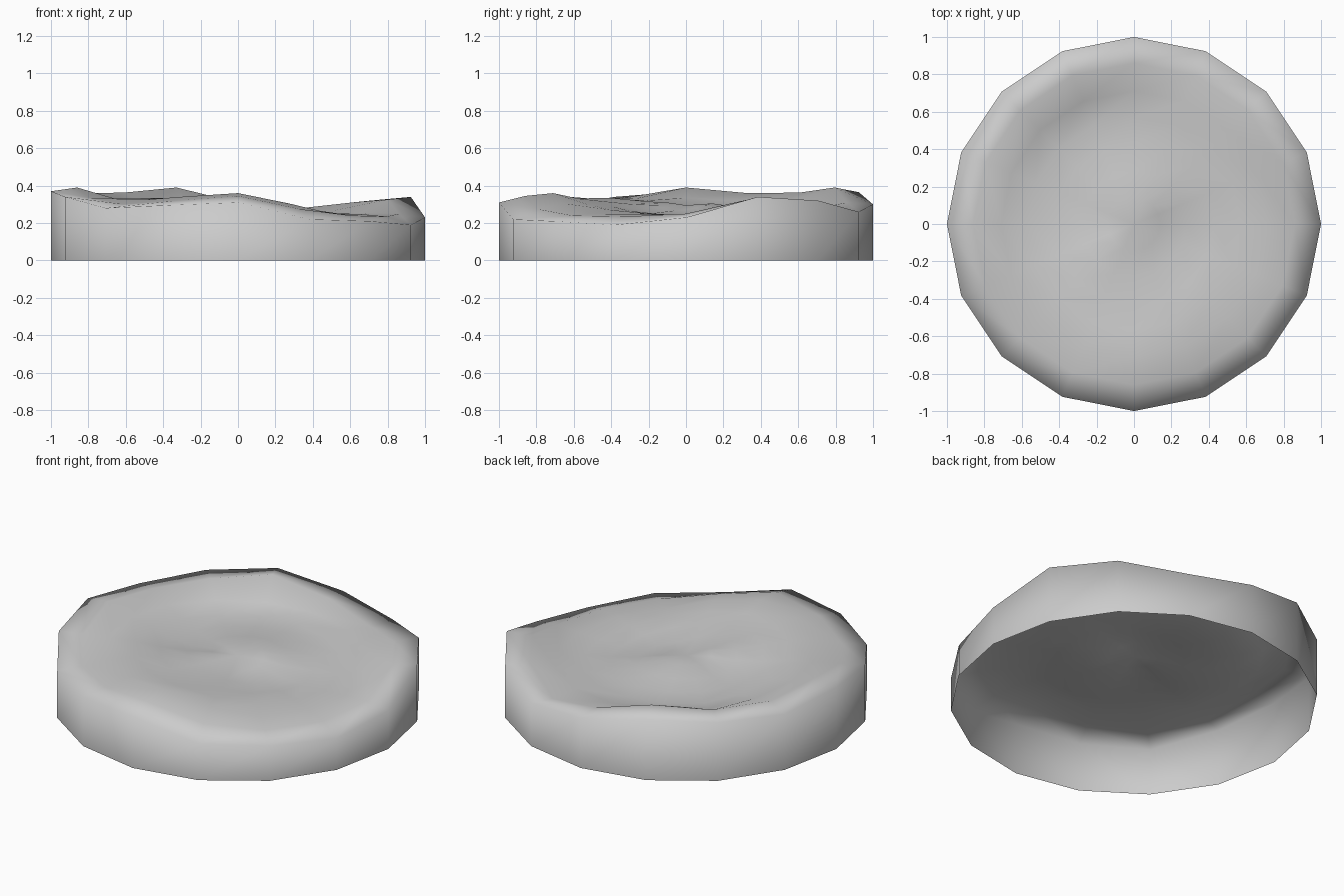
import bpy, bmesh
from math import sin, cos, pi

if "Cube" in bpy.data.objects:
    bpy.data.objects.remove(bpy.data.objects["Cube"])

N = 16  # sides, counted anticlockwise from +x

# Heights of the wall top and of the rounded shoulder just inside it
rim = [.23, .34, .32, .26, .30, .365, .35, .335,
       .37, .34, .28, .295, .31, .22, .21, .19]
shoulder = [.25, .325, .31, .25, .31, .39, .363, .36,
            .39, .335, .30, .32, .345, .275, .24, .235]
# Dips and bumps of the top surface: radius, heights at every second side
top_rings = [
    (.71, [.245, .265, .28, .30, .335, .325, .36, .25]),
    (.57, [.235, .25, .265, .27, .305, .335, .33, .27]),
    (.43, [.235, .255, .27, .27, .28, .325, .315, .265]),
    (.28, [.24, .27, .285, .28, .275, .315, .30, .25]),
    (.14, [.27, .295, .305, .30, .295, .31, .295, .265]),
]


def spread(half):
    """Fill in the skipped sides by averaging neighbours."""
    out = []
    for i, h in enumerate(half):
        out += [h, (h + half[(i + 1) % len(half)]) / 2]
    return out


bm = bmesh.new()


def ring(radius, heights):
    return [bm.verts.new((radius * cos(2 * pi * i / N), radius * sin(2 * pi * i / N), h))
            for i, h in enumerate(heights)]


# Open-bottomed shell: wall, shoulder, then the uneven top
rings = [ring(1, [0] * N), ring(1, rim), ring(.86, shoulder)]
rings += [ring(r, spread(h)) for r, h in top_rings]
for low, high in zip(rings, rings[1:]):
    for i in range(N):
        j = (i + 1) % N
        bm.faces.new((low[i], low[j], high[j], high[i]))

# Close the middle
centre = bm.verts.new((0, 0, .295))
for i in range(N):
    bm.faces.new((rings[-1][i], rings[-1][(i + 1) % N], centre))

for f in bm.faces:
    f.smooth = True
mesh = bpy.data.meshes.new("uneven_disc")
bm.to_mesh(mesh)
bm.free()
bpy.context.collection.objects.link(bpy.data.objects.new("uneven_disc", mesh))
